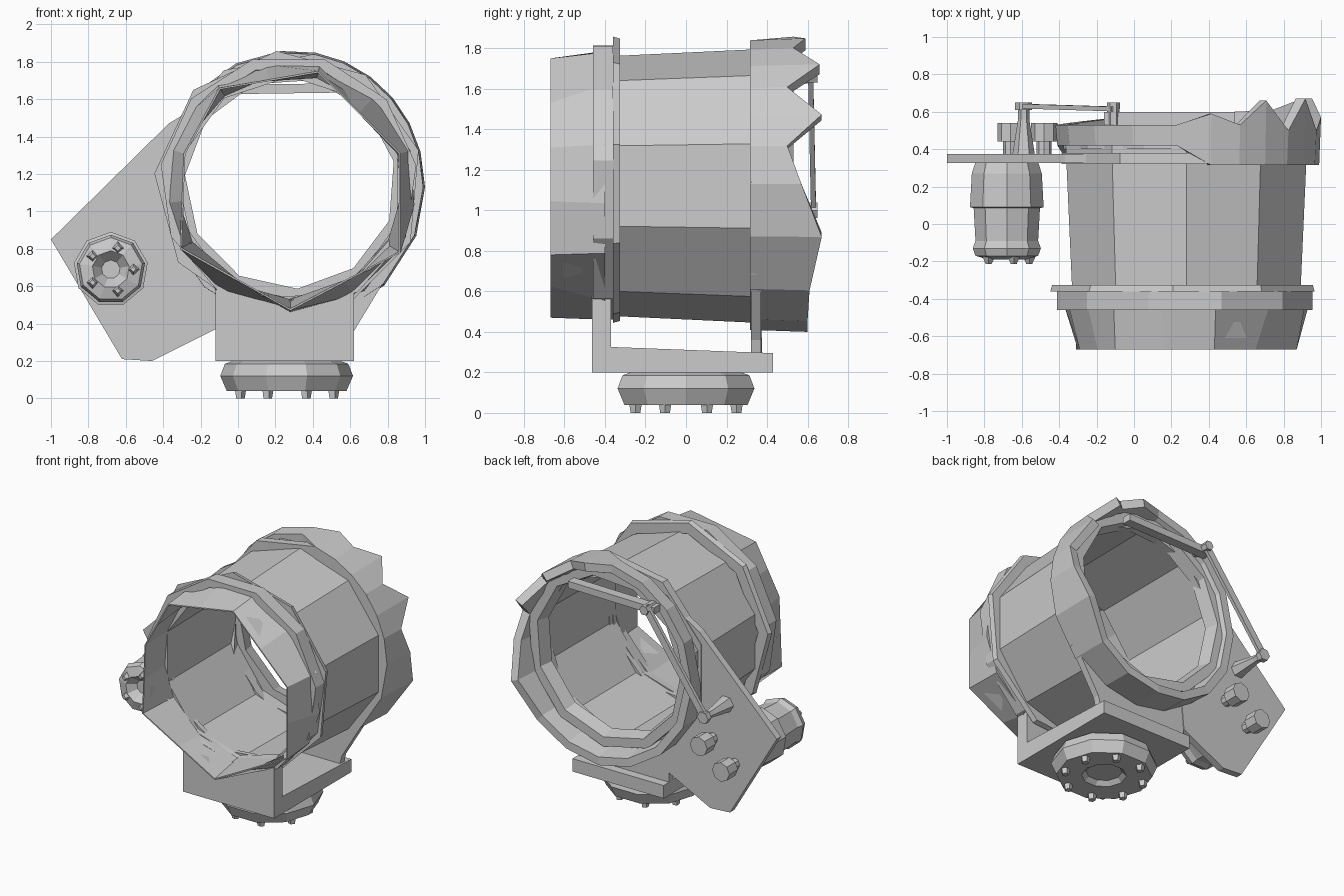
import bpy, bmesh, math
from mathutils import Vector

cube = bpy.data.objects.get("Cube")
if cube:
    bpy.data.objects.remove(cube, do_unlink=True)

grey = bpy.data.materials.new("plain_grey")
grey.use_nodes = True
colour = (0.6, 0.6, 0.6, 1)
grey.diffuse_color = colour
grey.node_tree.nodes["Principled BSDF"].inputs["Base Color"].default_value = colour


def finish(name, bm):
    bmesh.ops.remove_doubles(bm, verts=bm.verts, dist=1e-5)
    bmesh.ops.recalc_face_normals(bm, faces=bm.faces)
    mesh = bpy.data.meshes.new(name)
    bm.to_mesh(mesh)
    bm.free()
    mesh.materials.append(grey)
    obj = bpy.data.objects.new(name, mesh)
    bpy.context.collection.objects.link(obj)
    return obj


def skin(bm, rings, closed):
    """Join rings of points with quads, looping back or capping the ends."""
    vs = [[bm.verts.new(p) for p in ring] for ring in rings]
    n = len(vs[0])
    for i in range(len(vs) if closed else len(vs) - 1):
        a, b = vs[i], vs[(i + 1) % len(vs)]
        for j in range(n):
            k = (j + 1) % n
            bm.faces.new((a[j], a[k], b[k], b[j]))
    if not closed:
        bm.faces.new(vs[0])
        bm.faces.new(vs[-1])


def lathe(name, centre, axis, profile, sides, closed=False, phase=0.0):
    """Turn (position, radius) pairs around the y or z axis."""
    rings = []
    for pos, r in profile:
        ring = []
        for j in range(sides):
            a = math.radians(phase) + math.tau * j / sides
            u, v = centre[0] + r * math.cos(a), centre[1] + r * math.sin(a)
            ring.append((u, pos, v) if axis == "y" else (u, v, pos))
        rings.append(ring)
    bm = bmesh.new()
    skin(bm, rings, closed)
    return finish(name, bm)


def plate(name, outline, y0, y1):
    """Flat plate from an (x, z) outline."""
    bm = bmesh.new()
    skin(bm, [[(x, y, z) for x, z in outline] for y in (y0, y1)], False)
    return finish(name, bm)


def bar(name, start, end, width, depth):
    """Straight rectangular bar between two points."""
    start, end = Vector(start), Vector(end)
    d = (end - start).normalized()
    side = d.cross(Vector((0, 1, 0))).normalized() * width / 2
    up = side.cross(d).normalized() * depth / 2
    bm = bmesh.new()
    skin(bm, [[p + side + up, p - side + up, p - side - up, p + side - up]
              for p in (start, end)], False)
    return finish(name, bm)


# Front sleeve: an uneven polygon at the mouth that turns round at the flange
corners = [(0.28, 0.47), (0.87, 0.78), (0.87, 1.31), (0.43, 1.75),
           (-0.1, 1.66), (-0.29, 1.31), (-0.31, 0.8)]
mouth = []
for i, (x, z) in enumerate(corners):
    nx, nz = corners[(i + 1) % len(corners)]
    mouth += [(x, z), ((x + nx) / 2, (z + nz) / 2)]


def mouth_ring(y, s):
    return [(0.28 + (x - 0.28) * s, y, 1.13 + (z - 1.13) * s) for x, z in mouth]


def round_ring(y, r):
    angles = [math.atan2(z - 1.13, x - 0.28) for x, z in mouth]
    return [(0.28 + r * math.cos(a), y, 1.13 + r * math.sin(a)) for a in angles]


bm = bmesh.new()
skin(bm, [mouth_ring(-0.67, 1), round_ring(-0.4, 0.67),
          round_ring(-0.4, 0.6), mouth_ring(-0.67, 0.985)], True)
finish("front_sleeve", bm)

# Main barrel with its front flange and thin fin
lathe("barrel", (0.28, 1.12), "y",
      [(-0.4, 0.64), (0.45, 0.68), (0.45, 0.61), (-0.4, 0.6)], 10, True, 18)
lathe("front_flange", (0.27, 1.15), "y",
      [(-0.46, 0.69), (-0.36, 0.69), (-0.36, 0.62), (-0.46, 0.63)], 11, True, 8)
lathe("flange_fin", (0.27, 1.14), "y",
      [(-0.36, 0.72), (-0.325, 0.71), (-0.325, 0.63), (-0.36, 0.63)], 9, True, 15)

# Rear collar: ragged back edge on one side, set-back front on the other
edge = [(-90, 0.6), (-68, 0.6), (-46, 0.61), (-21, 0.67), (0, 0.57), (15, 0.5),
        (28, 0.67), (41, 0.5), (54, 0.66), (67, 0.53), (80, 0.59), (95, 0.53),
        (115, 0.53), (135, 0.53), (155, 0.53), (180, 0.53), (205, 0.54), (228, 0.56), (250, 0.58)]
rings = []
for r, rear in ((0.7, False), (0.71, True), (0.65, True), (0.6, False)):
    rings.append([(0.29 + r * math.cos(math.radians(a)),
                   y if rear else 0.42 if 80 < a < 200 else 0.315,
                   1.13 + (r + 0.02) * math.sin(math.radians(a))) for a, y in edge])
bm = bmesh.new()
skin(bm, rings, True)
finish("rear_collar", bm)
lathe("rear_band", (0.28, 1.14), "y",
      [(0.32, 0.71), (0.38, 0.71), (0.38, 0.63), (0.32, 0.63)], 9, True, 40)
lathe("rear_inner_rim", (0.28, 1.15), "y",
      [(0.4, 0.66), (0.5, 0.66), (0.5, 0.59), (0.4, 0.565)], 11, True, 12)
bar("rear_top_rim", (-0.16, 0.565, 1.65), (0.54, 0.565, 1.66), 0.05, 0.07)

# Foot bracket under the barrel
plate("bracket_front", [(-0.12, 0.2), (0.62, 0.2), (0.62, 0.58), (0.28, 0.49), (-0.12, 0.58)],
      -0.465, -0.37)
bm = bmesh.new()
skin(bm, [[(x, -0.465, 0.2), (x, 0.43, 0.2), (x, 0.43, 0.295), (x, -0.36, 0.325), (x, -0.465, 0.325)]
          for x in (-0.12, 0.62)], False)
finish("bracket_base", bm)
plate("bracket_rear", [(-0.12, 0.28), (0.6, 0.28), (0.62, 0.36), (0.88, 0.79), (0.75, 0.72),
                       (0.55, 0.54), (0.28, 0.49), (0.0, 0.54), (-0.12, 0.6)], 0.32, 0.37)

# Side plate
plate("side_plate", [(-1, 0.85), (-0.37, 1.47), (-0.22, 1.56), (-0.34, 1.25), (-0.34, 0.95),
                     (-0.1, 0.58), (-0.12, 0.37), (-0.46, 0.2), (-0.62, 0.21)], 0.325, 0.375)

# Round adjuster under the foot, with studs on its rim
lathe("foot_knob", (0.26, 0.0), "z",
      [(0.21, 0.26), (0.185, 0.33), (0.12, 0.355), (0.04, 0.32), (0.04, 0.15), (0.07, 0.12)], 10)
for i in range(8):
    a = math.tau * (i + 0.5) / 8
    c = (0.26 + 0.27 * math.cos(a), 0.27 * math.sin(a))
    lathe("foot_stud", c, "z", [(0.06, 0.035), (0.0, 0.025)], 5)

# Side knob in front of the side plate
lathe("side_knob", (-0.68, 0.69), "y",
      [(0.33, 0.17), (0.27, 0.19), (0.09, 0.2), (0.085, 0.18), (-0.09, 0.17),
       (-0.13, 0.185), (-0.17, 0.17), (-0.19, 0.1), (-0.13, 0.05)], 9, phase=10)
for i in range(5):
    a = math.tau * i / 5
    c = (-0.68 + 0.12 * math.cos(a), 0.69 + 0.12 * math.sin(a))
    lathe("knob_stud", c, "y", [(-0.16, 0.04), (-0.215, 0.015)], 4)

# Small rollers, post and lever behind the side plate
for x, z in ((-0.48, 0.72), (-0.66, 0.58)):
    lathe("roller", (x, z), "y", [(0.37, 0.04), (0.44, 0.04), (0.44, 0.07), (0.54, 0.07)], 8)
lathe("lever_post", (-0.59, 1.0), "y",
      [(0.37, 0.06), (0.56, 0.03), (0.61, 0.03), (0.61, 0.045), (0.65, 0.045)], 6)
bar("lever_arm", (-0.6, 0.63, 0.99), (-0.1, 0.615, 1.68), 0.05, 0.025)
lathe("lever_pin", (-0.11, 1.66), "y", [(0.5, 0.03), (0.65, 0.035)], 6)
